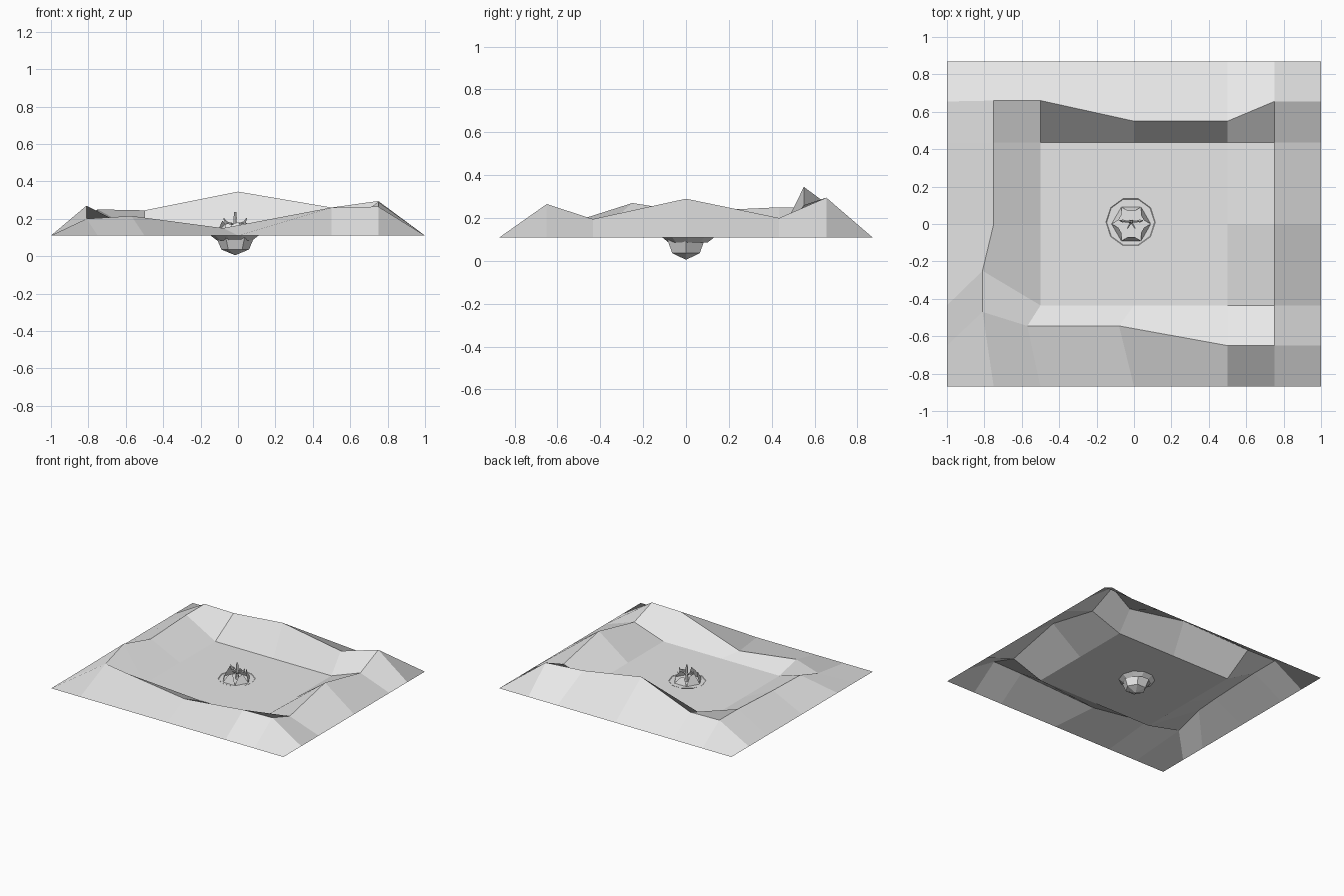
import bpy, bmesh, math
from mathutils import Vector

if "Cube" in bpy.data.objects:
    bpy.data.objects.remove(bpy.data.objects["Cube"])

mat = bpy.data.materials.new("light_grey")
mat.diffuse_color = (0.8, 0.8, 0.8, 1)
mat.use_nodes = True
mat.node_tree.nodes["Principled BSDF"].inputs["Base Color"].default_value = mat.diffuse_color


def make(name, bm):
    me = bpy.data.meshes.new(name)
    bm.to_mesh(me)
    bm.free()
    me.materials.append(mat)
    ob = bpy.data.objects.new(name, me)
    bpy.context.collection.objects.link(ob)
    return ob


def bridge(bm, a, b):
    n = len(a)
    for i in range(n):
        bm.faces.new((a[i], a[(i + 1) % n], b[(i + 1) % n], b[i]))


# Crater terrain: 7 x 7 sheet, flat at z = 0.11, with a raised uneven ridge loop
GROUND = 0.11
XS = [-1, -.75, -.5, 0, .5, .75, 1]
YS = [-.87, -.65, -.435, 0, .435, .655, .87]
RIDGE = {
    (1, 1): (-.81, -.47, .20), (2, 1): (-.57, -.545, .215), (3, 1): (-.08, -.545, .15),
    (4, 1): (.5, -.65, .26), (5, 1): (.75, -.65, .265),
    (5, 2): (.75, -.435, .195), (5, 3): (.75, 0, .29), (5, 4): (.75, .435, .20),
    (5, 5): (.75, .655, .295), (4, 5): (.5, .55, .26), (3, 5): (0, .55, .345),
    (2, 5): (-.5, .66, .245), (1, 5): (-.75, .66, .25), (1, 4): (-.75, .435, .25),
    (1, 3): (-.75, 0, .23), (1, 2): (-.81, -.25, .27),
}
HOLE = Vector((-.015, 0, GROUND))
bm = bmesh.new()
grid = [[bm.verts.new(RIDGE.get((i, j), (x, y, GROUND))) for j, y in enumerate(YS)]
        for i, x in enumerate(XS)]
for i in range(6):
    for j in range(6):
        bm.faces.new((grid[i][j], grid[i + 1][j], grid[i + 1][j + 1], grid[i][j + 1]))
make("crater_terrain", bm)


def ring(bm, r, z, n=6, c=HOLE, turn=0):
    return [bm.verts.new((c.x + r * math.cos(turn + k * math.tau / n),
                          c.y + r * math.sin(turn + k * math.tau / n), z)) for k in range(n)]


# Disturbed soil collar around the pod
bm = bmesh.new()
c = Vector((-.018, .01, 0))
bridge(bm, ring(bm, .095, .085, 10, c), ring(bm, .132, .113, 10, c))
make("soil_collar", bm)

# Pod: lower half of a six-sided ball, with broken shell petals above the ground
R = .105
S = R * math.sqrt(.5)
bm = bmesh.new()
tip = bm.verts.new((HOLE.x, HOLE.y, GROUND - R))
low = ring(bm, S, GROUND - S)
mid = ring(bm, R, GROUND)
for k in range(6):
    bm.faces.new((tip, low[(k + 1) % 6], low[k]))
bridge(bm, low, mid)
for k in range(6):
    a, b = mid[k].co, mid[(k + 1) % 6].co
    h = (.068, .05, .072, .055, .066, .058)[k]
    top = []
    for t in (.72, .28):
        p = HOLE + (a.lerp(b, t) - HOLE) * .76
        top.append(bm.verts.new((p.x, p.y, GROUND + h + (.008 if t > .5 else -.008))))
    bm.faces.new((mid[k], mid[(k + 1) % 6], top[0], top[1]))
make("broken_pod", bm)


# Small sprout inside the pod: stem, crossbar and pointed tips
def rod(bm, p, q, r0, r1):
    p, q = Vector(p), Vector(q)
    d = q - p
    m = d.to_track_quat('Z', 'Y').to_matrix().to_4x4()
    m.translation = (p + q) / 2
    bmesh.ops.create_cone(bm, cap_ends=True, segments=5, radius1=r0, radius2=r1,
                          depth=d.length, matrix=m)


bm = bmesh.new()
x, y = HOLE.x, .012
rod(bm, (x, y, .09), (x, y, .20), .014, .008)
rod(bm, (x, y, .198), (x, y, .236), .010, .006)
for s in (-1, 1):
    rod(bm, (x, y, .165), (x + s * .045, y + .004, .18), .006, .006)
    rod(bm, (x + s * .045, y + .004, .172), (x + s * .062, y + .006, .203), .009, .003)
    rod(bm, (x, y, .15), (x + s * .02, y - .035, .178), .006, .003)
make("sprout", bm)
